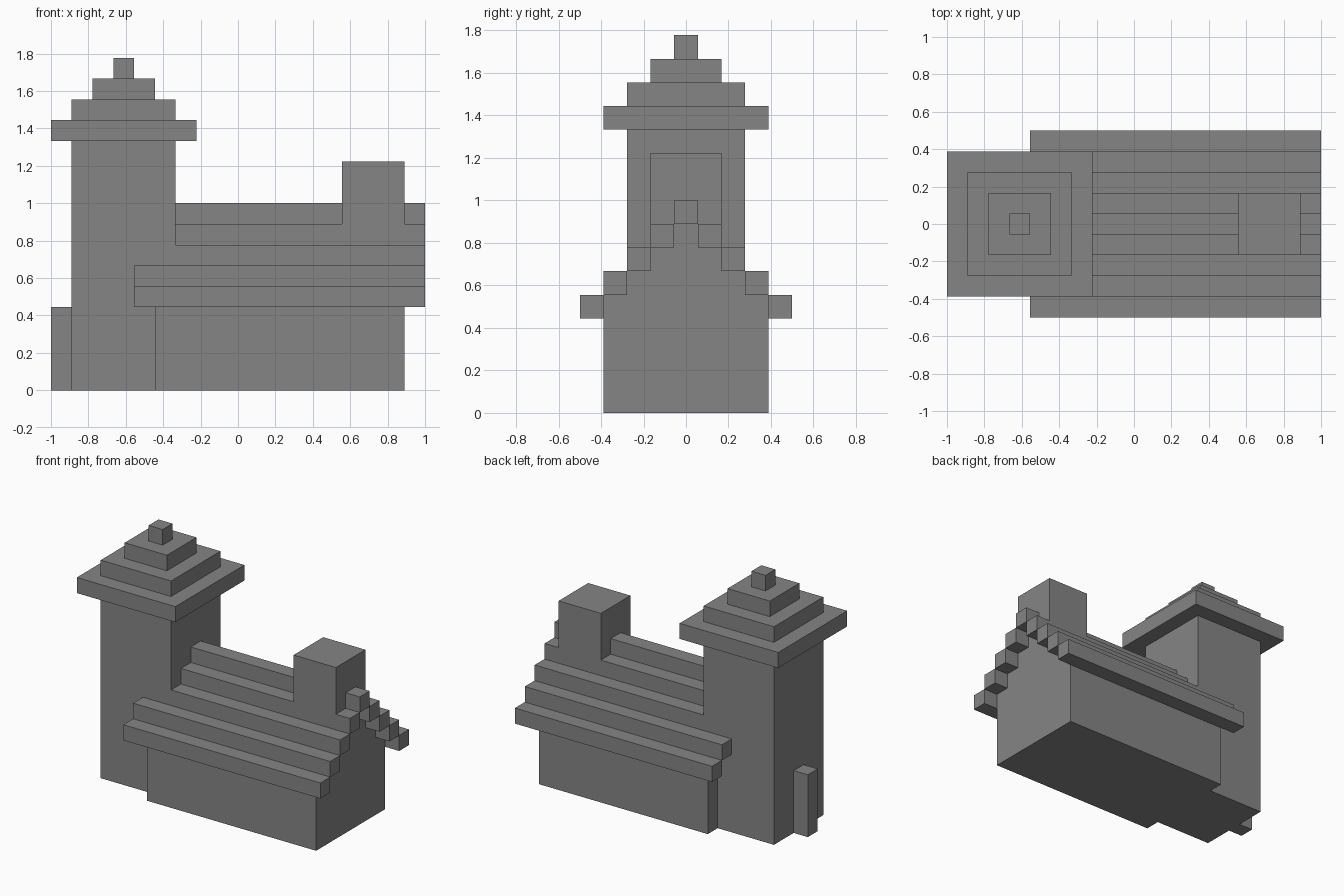
import bpy
import bmesh

cube = bpy.data.objects.get("Cube")
if cube:
    bpy.data.objects.remove(cube, do_unlink=True)

U = 1 / 9  # one block of the building grid

stone = bpy.data.materials.new("grey_stone")
stone.use_nodes = True
GREY = (0.235, 0.235, 0.235, 1)
stone.diffuse_color = GREY
stone.node_tree.nodes["Principled BSDF"].inputs["Base Color"].default_value = GREY


def prism(name, outline, x0, x1):
    """Extrude a closed (y, z) outline along x, all in blocks."""
    bm = bmesh.new()
    end = bm.faces.new([bm.verts.new((x0 * U, y * U, z * U)) for y, z in outline])
    side = bmesh.ops.extrude_face_region(bm, geom=[end], use_keep_orig=True)
    verts = [g for g in side["geom"] if isinstance(g, bmesh.types.BMVert)]
    bmesh.ops.translate(bm, verts=verts, vec=((x1 - x0) * U, 0, 0))
    bmesh.ops.recalc_face_normals(bm, faces=bm.faces)
    mesh = bpy.data.meshes.new(name)
    bm.to_mesh(mesh)
    bm.free()
    mesh.materials.append(stone)
    obj = bpy.data.objects.new(name, mesh)
    bpy.context.collection.objects.link(obj)
    return obj


def box(name, x, y, z):
    """Box from (min, max) ranges in blocks."""
    return prism(name, [(y[0], z[0]), (y[1], z[0]), (y[1], z[1]), (y[0], z[1])], *x)


# Hall with stepped gable ends
half = [(3.5, 0)]
for i in range(4):
    half += [(3.5 - i, 5 + i), (2.5 - i, 5 + i)]
half = half[:-1]
prism("hall", half + [(-y, z) for y, z in reversed(half)], -4, 8)

# Stepped roof: the two lowest courses run past the sides of the tower
for i in range(4):
    start = -5 if i < 2 else -3
    inner, outer = 3.5 - i, 4.5 - i
    z = (4 + i, 5 + i)
    box(f"roof_step_front_{i + 1}", (start, 9), (-outer, -inner), z)
    box(f"roof_step_back_{i + 1}", (start, 9), (inner, outer), z)
box("roof_ridge", (-3, 5), (-0.5, 0.5), (8, 9))
box("roof_ridge_end", (8, 9), (-0.5, 0.5), (8, 9))

# Chimney
box("chimney", (5, 8), (-1.5, 1.5), (8, 11))

# Tower and its stepped cap
TOWER_X = -5.5
box("tower_shaft", (-8, -3), (-2.5, 2.5), (0, 12))
for i in range(4):
    r = 3.5 - i
    box(f"tower_cap_{i + 1}", (TOWER_X - r, TOWER_X + r), (-r, r), (12 + i, 13 + i))

# Narrow door post on the tower's outer side
box("tower_door", (-9, -8), (-0.5, 0.5), (0, 4))
